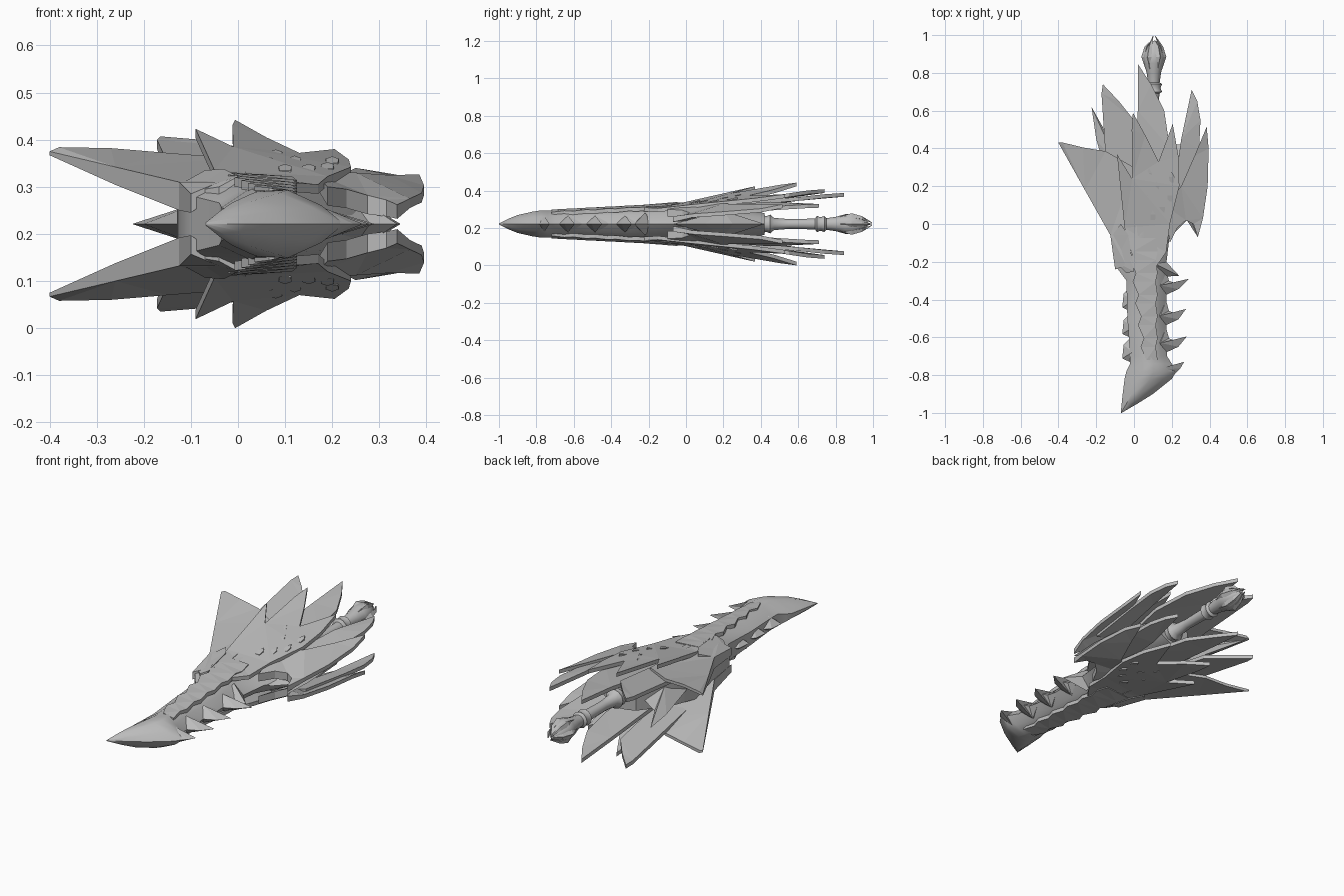
import bpy, bmesh, math
from mathutils import Vector

ZC = 0.221  # height of the symmetry plane
HX = 0.105  # handle axis offset

grey = bpy.data.materials.new("stone grey")
grey.diffuse_color = (0.5, 0.5, 0.5, 1)


def finish(name, bm, smooth=None):
    bmesh.ops.recalc_face_normals(bm, faces=bm.faces)
    me = bpy.data.meshes.new(name)
    bm.to_mesh(me)
    bm.free()
    me.materials.append(grey)
    ob = bpy.data.objects.new(name, me)
    bpy.context.collection.objects.link(ob)
    if smooth:
        bpy.context.view_layer.objects.active = ob
        ob.select_set(True)
        bpy.ops.object.shade_smooth_by_angle(angle=math.radians(smooth))
        ob.select_set(False)


def plate(name, pts, t=0.02):
    """Thick sheet through the outline points, repeated on the lower side.
    A fourth value on a point overrides the thickness there."""
    for side, label in ((1, "upper"), (-1, "lower")):
        bm = bmesh.new()
        rows = [[bm.verts.new((p[0], p[1], ZC + side * (p[2] - ZC - d * (p[3] if len(p) > 3 else t))))
                 for p in pts] for d in (0, 1)]
        caps = [bm.faces.new(r) for r in rows]
        for i in range(len(pts)):
            j = (i + 1) % len(pts)
            bm.faces.new((rows[0][i], rows[0][j], rows[1][j], rows[1][i]))
        bmesh.ops.triangulate(bm, faces=caps)
        finish(label + "_" + name, bm)


def fin(name, outline, apex, h):
    """Sharp-edged fin: outline on the middle plane, raised to an apex on both sides."""
    bm = bmesh.new()
    ring = [bm.verts.new((x, y, ZC)) for x, y in outline]
    for s in (1, -1):
        top = bm.verts.new((apex[0], apex[1], ZC + s * h))
        for i in range(len(ring)):
            bm.faces.new((ring[i], ring[(i + 1) % len(ring)], top))
    finish(name, bm)


def loft(name, rings, smooth=40):
    bm = bmesh.new()
    rows = [[bm.verts.new(p) for p in r] for r in rings]
    n = len(rows[0])
    for a, b in zip(rows, rows[1:]):
        for i in range(n):
            bm.faces.new((a[i], a[(i + 1) % n], b[(i + 1) % n], b[i]))
    bm.faces.new(rows[0])
    bm.faces.new(rows[-1])
    finish(name, bm, smooth)


def section(y, xl, xr, h, hl):
    """Blunt on the left, ridged in the middle, sharp on the right."""
    w = xr - xl
    half = [(xl, hl), (xl + 0.3 * w, h * 0.95), (xl + 0.55 * w, h), (xl + 0.82 * w, h * 0.55)]
    pts = half + [(xr, 0)] + [(x, -z) for x, z in reversed(half)]
    return [(x, y, ZC + z) for x, z in pts]


# blade and guard core: y, left, right, half thickness, left half thickness
loft("blade_body", [section(*s) for s in (
    (-1.0, -0.07, -0.066, 0.003, 0.002), (-0.95, -0.065, 0.02, 0.028, 0.005),
    (-0.9, -0.06, 0.1, 0.048, 0.008), (-0.82, -0.05, 0.2, 0.066, 0.012),
    (-0.78, -0.04, 0.225, 0.072, 0.02), (-0.74, -0.02, 0.2, 0.073, 0.03),
    (-0.7, -0.02, 0.175, 0.073, 0.03), (-0.5, -0.035, 0.17, 0.08, 0.035),
    (-0.3, -0.04, 0.175, 0.088, 0.045), (-0.22, -0.1, 0.17, 0.095, 0.06),
    (-0.05, -0.12, 0.19, 0.106, 0.07), (0.1, -0.13, 0.3, 0.1, 0.07),
    (0.25, -0.09, 0.28, 0.088, 0.06), (0.42, 0.0, 0.2, 0.058, 0.045))])

# sharp guard on the right
fin("right_guard", [(0.12, -0.02), (0.22, -0.04), (0.28, 0.02), (0.338, -0.07), (0.345, 0.1),
                    (0.335, 0.25), (0.27, 0.42), (0.12, 0.42)], (0.23, 0.2), 0.07)

# barb of the tip and hooked teeth along the right edge
fin("tip_barb", [(0.05, -0.83), (0.2, -0.81), (0.245, -0.765), (0.265, -0.73), (0.2, -0.755),
                 (0.15, -0.72), (0.05, -0.7)], (0.12, -0.77), 0.06)
for i, (x, y) in enumerate(((0.28, -0.595), (0.275, -0.45), (0.29, -0.29))):
    fin("edge_tooth_%d" % i, [(0.09, y - 0.09), (0.17, y - 0.085), (0.235, y - 0.055), (x, y),
                              (0.21, y - 0.02), (0.185, y - 0.01), (0.17, y + 0.045),
                              (0.08, y + 0.03)], (0.14, y - 0.035), 0.045)
fin("rear_tooth", [(0.1, -0.28), (0.24, -0.275), (0.17, -0.2), (0.1, -0.15)], (0.13, -0.22), 0.06)

# small nubs along the left edge
for i, y in enumerate((-0.7, -0.57, -0.43)):
    fin("back_nub_%d" % i, [(0.0, y - 0.04), (-0.062, y - 0.012), (-0.055, y + 0.06),
                            (0.0, y + 0.12)], (-0.01, y + 0.02), 0.04)

# jagged raised strip on the blade faces
left, right = [], []
for i in range(6):
    y = -0.72 + i * 0.115
    left += [(0.066 - 0.014 * i, y, 0.298 + 0.006 * i),
             (0.035 - 0.014 * i, y + 0.07, 0.302 + 0.006 * i)]
    right += [(0.125, y, 0.284 + 0.006 * i), (0.115, y + 0.07, 0.292 + 0.006 * i)]
plate("jagged_strip", left + right[::-1], 0.02)

# swept side wing, thick along its leading edge
plate("side_wing", [(-0.1, -0.24, 0.285, 0.04), (-0.125, -0.06, 0.31, 0.06),
                    (-0.26, 0.18, 0.342, 0.038), (-0.40, 0.43, 0.375, 0.008),
                    (-0.38, 0.432, 0.384, 0.015), (-0.27, 0.405, 0.382, 0.015),
                    (-0.15, 0.385, 0.372, 0.015), (0.0, 0.3, 0.36), (0.02, -0.1, 0.325),
                    (-0.04, -0.22, 0.31)], 0.022)

# fanned feathers, inner to outer
plate("long_left_feather", [(-0.14, 0.2, 0.33), (-0.172, 0.69, 0.40), (-0.165, 0.74, 0.407),
                            (-0.08, 0.65, 0.40), (0.0, 0.55, 0.385), (0.03, 0.1, 0.32)])
plate("long_middle_feather", [(0.0, 0.1, 0.3), (0.02, 0.6, 0.365), (0.022, 0.845, 0.387),
                              (0.09, 0.74, 0.38), (0.16, 0.6, 0.365), (0.19, 0.4, 0.35),
                              (0.16, 0.05, 0.3)])
plate("long_right_feather", [(0.2, 0.1, 0.315), (0.25, 0.45, 0.34), (0.305, 0.71, 0.328),
                             (0.335, 0.65, 0.326), (0.352, 0.55, 0.32), (0.345, 0.4, 0.31),
                             (0.33, 0.1, 0.28)])
plate("outer_right_feather", [(0.16, 0.1, 0.33), (0.25, 0.2, 0.33), (0.32, 0.36, 0.325),
                              (0.385, 0.515, 0.326), (0.395, 0.4, 0.303), (0.39, 0.2, 0.287),
                              (0.365, 0.03, 0.275), (0.338, -0.07, 0.262, 0.03),
                              (0.315, 0.0, 0.272, 0.035), (0.275, 0.02, 0.282, 0.04),
                              (0.23, -0.02, 0.295, 0.04), (0.19, -0.1, 0.30, 0.04)])
plate("top_feathers", [(-0.05, -0.02, 0.335), (-0.09, 0.37, 0.423), (-0.01, 0.24, 0.385),
                       (-0.012, 0.5, 0.43), (-0.006, 0.59, 0.442), (0.06, 0.47, 0.405),
                       (0.13, 0.33, 0.372), (0.205, 0.53, 0.38), (0.235, 0.36, 0.358),
                       (0.24, 0.2, 0.342), (0.19, 0.0, 0.322), (0.17, -0.15, 0.305),
                       (0.08, -0.28, 0.312), (0.0, -0.2, 0.325)])

# middle spike behind the side wings
fin("middle_spike", [(-0.1, 0.1), (-0.2, 0.45), (-0.225, 0.62), (-0.13, 0.45), (0.02, 0.35)],
    (-0.07, 0.28), 0.05)

# small scales on the feather base
for i, (x, y) in enumerate(((0.06, 0.12), (0.1, 0.02), (0.12, 0.17), (0.15, 0.06), (0.19, 0.12),
                            (0.08, 0.24), (0.2, 0.22))):
    z = 0.342 + 0.13 * y - 0.1 * x
    plate("scale_%d" % i, [(x - 0.012, y, z), (x + 0.012, y, z), (x + 0.014, y + 0.03, z + 0.009),
                           (x, y + 0.055, z + 0.014), (x - 0.014, y + 0.03, z + 0.009)], 0.012)

# brow ridge at the left shoulder
plate("shoulder_ridge", [(-0.1, -0.2, 0.29), (-0.115, -0.06, 0.31), (-0.07, 0.0, 0.335),
                         (-0.03, -0.06, 0.338), (0.0, -0.25, 0.322), (-0.04, -0.26, 0.30)], 0.04)


# handle with collars
def ring(y, r, n=12):
    return [(HX + r * math.cos(2 * math.pi * k / n), y, ZC + r * math.sin(2 * math.pi * k / n))
            for k in range(n)]


loft("handle", [ring(y, r) for y, r in (
    (0.3, 0.03), (0.39, 0.035), (0.4, 0.05), (0.43, 0.042), (0.45, 0.05), (0.47, 0.033),
    (0.55, 0.026), (0.69, 0.029), (0.7, 0.043), (0.72, 0.036), (0.74, 0.043), (0.75, 0.031),
    (0.8, 0.038), (0.85, 0.052), (0.89, 0.056), (0.94, 0.035), (0.97, 0.012))])

# clawed pommel
for k in range(6):
    a = 2 * math.pi * k / 6
    d, s = Vector((math.cos(a), 0, math.sin(a))), Vector((-math.sin(a), 0, math.cos(a)))
    o = Vector((HX, 0, ZC))
    rings = []
    for y, r, w in ((0.82, 0.035, 0.01), (0.885, 0.05, 0.018), (0.94, 0.038, 0.012),
                    (0.995 - 0.02 * (k % 2), 0.008, 0.002)):
        c = o + d * r + Vector((0, y, 0))
        rings.append([c + d * w * 0.9, c + s * w, c - d * w * 0.9, c - s * w])
    loft("pommel_claw_%d" % k, rings, None)
